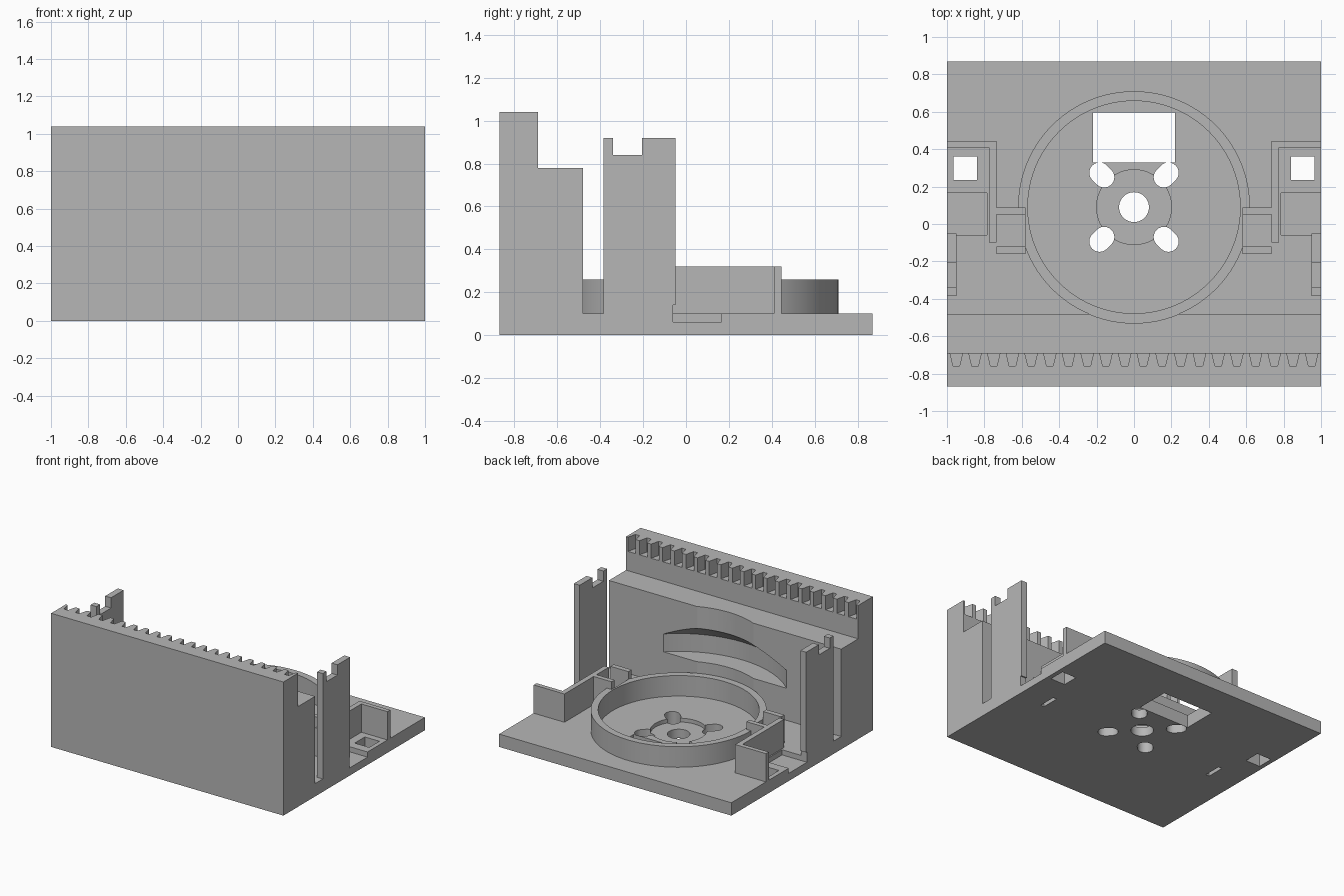
import bpy, bmesh, math

if "Cube" in bpy.data.objects:
    bpy.data.objects.remove(bpy.data.objects["Cube"])

grey = bpy.data.materials.new("plain grey")
grey.use_nodes = True
COLOUR = (0.47, 0.47, 0.47, 1)
grey.diffuse_color = COLOUR
grey.node_tree.nodes["Principled BSDF"].inputs["Base Color"].default_value = COLOUR

CY = 0.09  # centre of the round socket


def prisms(name, polys, lo, hi, axis="z", top_scale=1):
    """Extrude 2D outlines along an axis; top_scale tapers about the socket centre."""
    bm = bmesh.new()

    def place(a, b, h):
        return (h, a, b) if axis == "x" else (a, b, h)

    for pts in polys:
        low = [bm.verts.new(place(a, b, lo)) for a, b in pts]
        top = [bm.verts.new(place(a * top_scale, CY + (b - CY) * top_scale, hi)
                            if top_scale != 1 else place(a, b, hi)) for a, b in pts]
        bm.faces.new(low)
        bm.faces.new(top)
        n = len(pts)
        for i in range(n):
            j = (i + 1) % n
            bm.faces.new((low[i], low[j], top[j], top[i]))
    bmesh.ops.recalc_face_normals(bm, faces=bm.faces)
    me = bpy.data.meshes.new(name)
    bm.to_mesh(me)
    bm.free()
    me.materials.append(grey)
    ob = bpy.data.objects.new(name, me)
    bpy.context.scene.collection.objects.link(ob)
    return ob


def rect(x0, x1, y0, y1):
    return [(x0, y0), (x1, y0), (x1, y1), (x0, y1)]


def both(x0, x1, y0, y1):
    return [rect(x0, x1, y0, y1), rect(-x1, -x0, y0, y1)]


def circle(r, x=0, y=CY, n=96):
    return [(x + r * math.cos(2 * math.pi * i / n), y + r * math.sin(2 * math.pi * i / n))
            for i in range(n)]


def capsule(x, y, angle, r, half, n=12):
    pts = []
    for end in (0, 1):
        a0 = angle + math.pi * end
        for i in range(n + 1):
            a = a0 - math.pi / 2 + math.pi * i / n
            pts.append((x + half * math.cos(a0) + r * math.cos(a),
                        y + half * math.sin(a0) + r * math.sin(a)))
    return pts


def cut(ob, *cutters):
    """Subtract each cutter for good, then delete it."""
    for c in cutters:
        m = ob.modifiers.new("cut", "BOOLEAN")
        m.operation, m.solver, m.object = "DIFFERENCE", "EXACT", c
        bpy.context.view_layer.update()
        dg = bpy.context.evaluated_depsgraph_get()
        me = bpy.data.meshes.new_from_object(ob.evaluated_get(dg))
        ob.modifiers.clear()
        ob.data = me
        bpy.data.objects.remove(c)


# Base plate with hub recess, screw slots, window, square holes and edge pockets
base = prisms("base_plate", [rect(-1, 1, -0.87, 0.87)], 0, 0.10)
slots = [capsule(0.172 * sx, CY + 0.172 * sy, math.atan2(sy, sx), 0.055, 0.017)
         for sx in (-1, 1) for sy in (-1, 1)]
cut(base,
    prisms("hub_recess", [circle(0.2)], 0.07, 0.2),
    prisms("hub_hole", [circle(0.08, n=48)], -0.1, 0.2),
    prisms("screw_slots", slots, -0.1, 0.2),
    prisms("window", [rect(-0.22, 0.22, 0.33, 0.595)], -0.1, 0.2),
    prisms("square_holes", both(0.84, 0.965, 0.235, 0.36), -0.1, 0.2),
    prisms("edge_pockets", both(0.785, 1.1, -0.06, 0.165), 0.06, 0.2),
    prisms("underside_slots", both(0.75, 0.78, -0.1, 0.04), -0.1, 0.06))

# Stepped front wall with rack teeth and a clearance pocket for the turning part
wall = prisms("front_wall", [[(-0.87, 0), (-0.48, 0), (-0.48, 0.78), (-0.69, 0.78),
                              (-0.69, 1.04), (-0.87, 1.04)]], -1, 1, "x")
gaps = []
for i in range(20):
    c = -0.95 + 0.1 * i
    gaps.append([(c - 0.017, -0.76), (c + 0.017, -0.76), (c + 0.036, -0.68), (c - 0.036, -0.68)])
R = 0.778
cut(wall,
    prisms("tooth_gaps", gaps, 0.93, 1.1),
    prisms("socket_clearance", [circle(0.62)], 0.26, 0.9),
    prisms("disc_clearance", [circle(R)], 0.35, 0.49),
    prisms("disc_clearance_cone", [circle(R)], 0.489, 0.69, top_scale=0.515 / R))

# Round socket ring
ring = prisms("socket_ring", [circle(0.62)], 0.10, 0.26)
cut(ring,
    prisms("ring_bore", [circle(0.568)], 0, 0.4),
    prisms("clip_gaps", both(0.58, 0.735, -0.12, 0.05), 0.10, 0.4))

# Mirrored parts on both sides
for side, s in (("left", 1), ("right", -1)):
    def part(name, x0, x1, y0, y1, z0, z1):
        a, b = sorted((s * x0, s * x1))
        return prisms(f"{side}_{name}", [rect(a, b, y0, y1)], z0, z1)

    # Notched upright at the edge
    post = prisms(f"{side}_post", [[(-0.385, 0.1), (-0.05, 0.1), (-0.05, 0.92), (-0.205, 0.92),
                                    (-0.205, 0.84), (-0.34, 0.84), (-0.34, 0.92), (-0.385, 0.92)]],
                  min(s, s * 0.95), max(s, s * 0.95), "x")
    cut(post, part("post_relief", 0.9, 1.1, -0.06, 0, 0.05, 0.14))

    # L-shaped bracket
    a, b, c = s * 0.735, s * 0.775, s
    prisms(f"{side}_bracket", [[(a, -0.1), (b, -0.1), (b, 0.41), (c, 0.41), (c, 0.445), (a, 0.445)]],
           0.10, 0.32)

    # Clip walls between ring and bracket
    part("clip_rear", 0.58, 0.735, 0.05, 0.087, 0.10, 0.32)
    part("clip_front", 0.58, 0.735, -0.16, -0.12, 0.10, 0.32)

# Smooth the curved walls, keep the corners crisp
for ob in bpy.context.scene.objects:
    if ob.type == "MESH" and ob.name in ("base_plate", "front_wall", "socket_ring"):
        bpy.ops.object.select_all(action="DESELECT")
        ob.select_set(True)
        bpy.context.view_layer.objects.active = ob
        bpy.ops.object.shade_smooth_by_angle(angle=math.radians(20))
